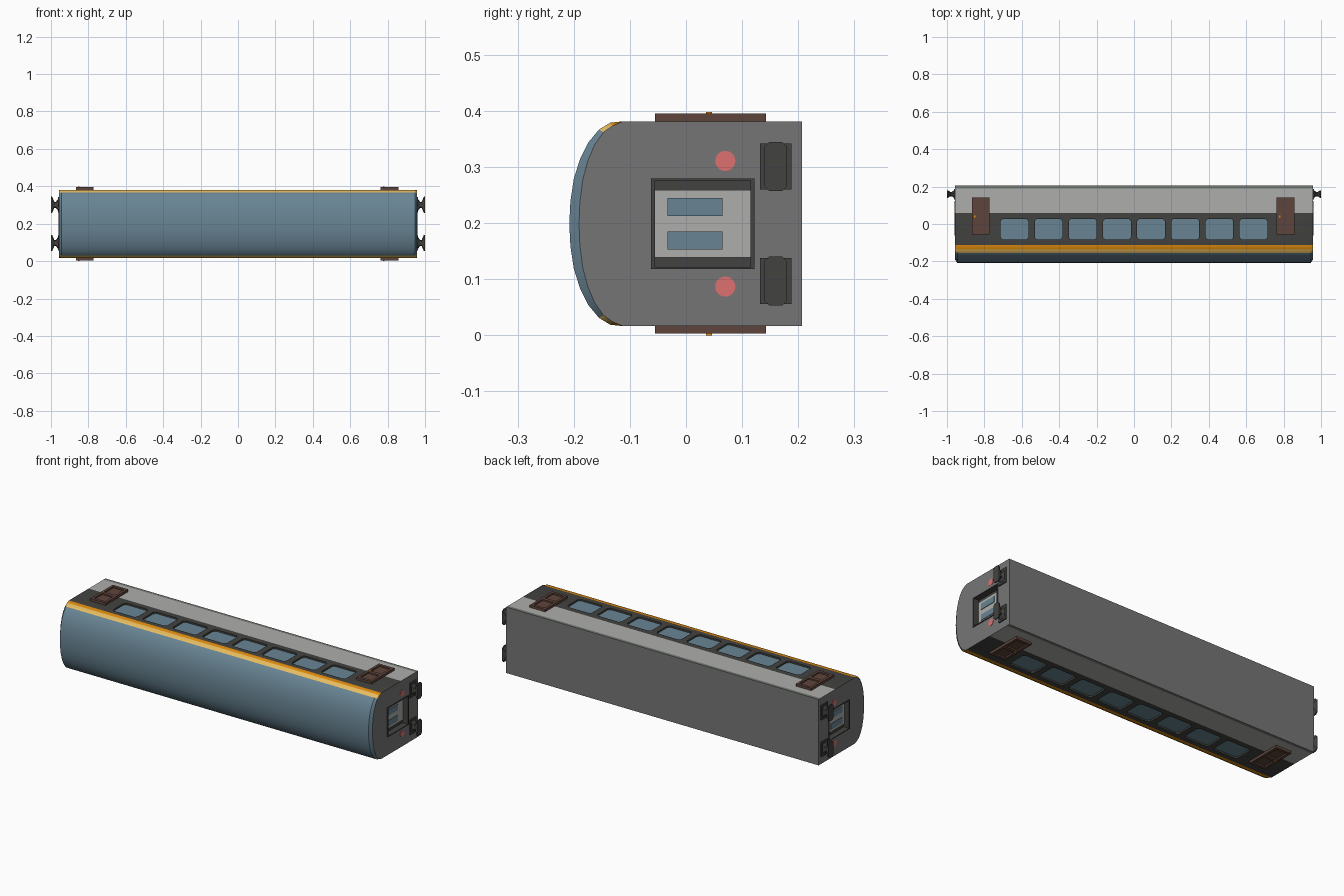
import bpy, bmesh, math
from mathutils import Vector

if "Cube" in bpy.data.objects:
    bpy.data.objects.remove(bpy.data.objects["Cube"])

def mat(name, r, g, b):
    m = bpy.data.materials.new(name)
    lin = [c / 12.92 if c <= 0.04045 else ((c + 0.055) / 1.055) ** 2.4 for c in (r, g, b)]
    m.diffuse_color = (*lin, 1)
    m.use_nodes = True
    m.node_tree.nodes["Principled BSDF"].inputs["Base Color"].default_value = m.diffuse_color
    return m

DARK = mat("charcoal", 0.26, 0.26, 0.255)
GREY = mat("mid grey", 0.46, 0.46, 0.46)
LIGHT = mat("light grey", 0.68, 0.68, 0.67)
SAGE = mat("sill grey green", 0.45, 0.48, 0.45)
ORANGE = mat("orange", 0.88, 0.55, 0.06)
YELLOW = mat("pale yellow", 0.90, 0.74, 0.38)
BLUE = mat("slate blue", 0.41, 0.52, 0.58)
BROWN = mat("brown", 0.37, 0.27, 0.235)
RED = mat("lamp red", 0.87, 0.44, 0.44)

CZ, HW, XE = 0.199, 0.1825, 0.957   # centre height, half width, end of body

def finish(name, bm, mats):
    bmesh.ops.recalc_face_normals(bm, faces=bm.faces)
    me = bpy.data.meshes.new(name)
    bm.to_mesh(me)
    bm.free()
    for m in mats:
        me.materials.append(m)
    ob = bpy.data.objects.new(name, me)
    bpy.context.collection.objects.link(ob)
    return ob

def loft(bm, rings):
    """Skin closed rings of points; returns side faces by section, and caps."""
    vs = [[bm.verts.new(p) for p in r] for r in rings]
    n = len(vs[0])
    sides = [bm.faces.new((a[i], a[(i + 1) % n], b[(i + 1) % n], b[i]))
             for a, b in zip(vs, vs[1:]) for i in range(n)]
    return sides, [bm.faces.new(vs[0]), bm.faces.new(vs[-1])]

def box(bm, x0, x1, y0, y1, z0, z1):
    loft(bm, [[(x, y0, z0), (x, y1, z0), (x, y1, z1), (x, y0, z1)] for x in (x0, x1)])

def octagon(hu, hv, c):
    return [(hu, hv - c), (hu - c, hv), (c - hu, hv), (-hu, hv - c),
            (-hu, c - hv), (c - hu, -hv), (hu - c, -hv), (hu, c - hv)]

def window(bm, x, s, d0, d1):
    """Chamfered window prism on side s, between distances d0 and d1 from centre."""
    loft(bm, [[(x + u, -0.028 + v, CZ + s * d) for u, v in octagon(0.074, 0.056, 0.012)]
              for d in (d0, d1)])

# Body shell: half section (y, half width) mirrored, roof towards -y
half = [(0.207, HW), (0.19, HW), (0.06, HW), (-0.112, HW), (-0.135, 0.18), (-0.155, 0.168),
        (-0.174, 0.145), (-0.189, 0.115), (-0.2, 0.08), (-0.206, 0.04)]
section = half + [(-0.208, 0)] + [(y, -h) for y, h in reversed(half)]
tapered = [(y, h) if y > -0.12 else (-0.112 + (y + 0.112) * 0.82, h * 0.97) for y, h in section]
bm = bmesh.new()
sides, caps = loft(bm, [[(x, y, CZ + h) for y, h in s] for x, s in
                        ((-XE, tapered), (-XE + 0.012, section), (XE - 0.012, section), (XE, tapered))])
body_mats = [DARK, GREY, LIGHT, SAGE, ORANGE, YELLOW, BLUE]
bands = [1, 3, 2, 0, 4, 5]                     # colour bands from underside to roof
n = len(section)
for k, f in enumerate(sides):
    i = k % n
    if i == n - 1:
        f.material_index = 1                   # underside
    else:
        j = min(i, n - 2 - i) + 1
        f.material_index = bands[j] if j < len(bands) else 6
for f in caps:
    f.material_index = 1
body = finish("carriage_body", bm, body_mats)

# Recesses for side windows and end gangways
WX = [(i - 3.5) * 0.1825 for i in range(8)]
bm = bmesh.new()
for s in (-1, 1):
    for x in WX:
        window(bm, x, s, HW - 0.012, HW + 0.03)
    box(bm, s * (XE - 0.03), s * (XE + 0.03), -0.056, 0.116, CZ - 0.077, CZ + 0.077)
cutter = finish("recess_cutter", bm, [DARK])
cutter.hide_render = True
mod = body.modifiers.new("recesses", 'BOOLEAN')
mod.operation, mod.solver, mod.object = 'DIFFERENCE', 'EXACT', cutter
bpy.context.view_layer.objects.active = body
body.select_set(True)
bpy.ops.object.modifier_apply(modifier=mod.name)
bpy.data.objects.remove(cutter)
bpy.ops.object.shade_smooth_by_angle(angle=math.radians(28))
body.select_set(False)

# Side window glass
bm = bmesh.new()
for s in (-1, 1):
    for x in WX:
        window(bm, x, s, HW - 0.014, HW - 0.009)
finish("side_window_glass", bm, [BLUE])

# Side doors with two inset panels each, and their handles
bm, hb = bmesh.new(), bmesh.new()
for s in (-1, 1):
    for xc, hx in ((-0.82, -0.852), (0.81, 0.78)):
        zs = lambda a, b: (CZ + s * a, CZ + s * b)
        box(bm, xc - 0.047, xc + 0.047, -0.055, 0.143, *zs(HW - 0.004, HW + 0.006))
        for x0, x1 in ((-0.047, -0.033), (0.033, 0.047)):
            box(bm, xc + x0, xc + x1, -0.055, 0.143, *zs(HW, 0.196))
        for y0, y1 in ((-0.055, -0.04), (0.03, 0.05), (0.128, 0.143)):
            box(bm, xc - 0.033, xc + 0.033, y0, y1, *zs(HW, 0.196))
        box(hb, hx - 0.004, hx + 0.004, 0.036, 0.046, *zs(0.195, 0.199))
finish("side_doors", bm, [BROWN])
finish("door_handles", hb, [ORANGE])

# End parts: gangway door, its windows and frame, lamps, buffers
door, glass, frame, lamps, buffers = [bmesh.new() for _ in range(5)]
for s in (-1, 1):
    box(door, s * (XE - 0.033), s * (XE - 0.026), -0.055, 0.115, CZ - 0.06, CZ + 0.06)
    for y0, y1, z0, z1 in ((-0.062, 0.122, 0.077, 0.081), (-0.062, 0.122, -0.081, -0.077),
                           (-0.062, -0.055, -0.077, 0.077), (0.115, 0.122, -0.077, 0.077)):
        box(frame, s * (XE - 0.004), s * (XE + 0.004), y0, y1, CZ + z0, CZ + z1)
    for t in (-1, 1):
        zc = CZ + t * 0.03
        box(glass, s * (XE - 0.027), s * (XE - 0.023), -0.033, 0.065, zc - 0.016, zc + 0.016)
        zc = CZ + t * 0.112
        ring = [(0.018 * math.cos(a * math.pi / 12), 0.018 * math.sin(a * math.pi / 12)) for a in range(24)]
        loft(lamps, [[(s * x, 0.07 + u, zc + v) for u, v in ring] for x in (XE - 0.004, XE + 0.002)])
        zc = CZ + t * 0.102
        box(buffers, s * (XE - 0.004), s * (XE + 0.006), 0.132, 0.188, zc - 0.041, zc + 0.041)
        loft(buffers, [[(s * x, 0.16 + u, zc + v) for u, v in octagon(hu, hv, hu * 0.45)]
                       for x, hu, hv in ((0.962, 0.02, 0.032), (0.974, 0.012, 0.016), (0.982, 0.012, 0.016),
                                         (0.994, 0.02, 0.044), (1.0, 0.02, 0.044))])
finish("end_doors", door, [LIGHT])
finish("end_door_glass", glass, [BLUE])
finish("gangway_frames", frame, [DARK])
finish("tail_lamps", lamps, [RED])
finish("buffers", buffers, [DARK])
